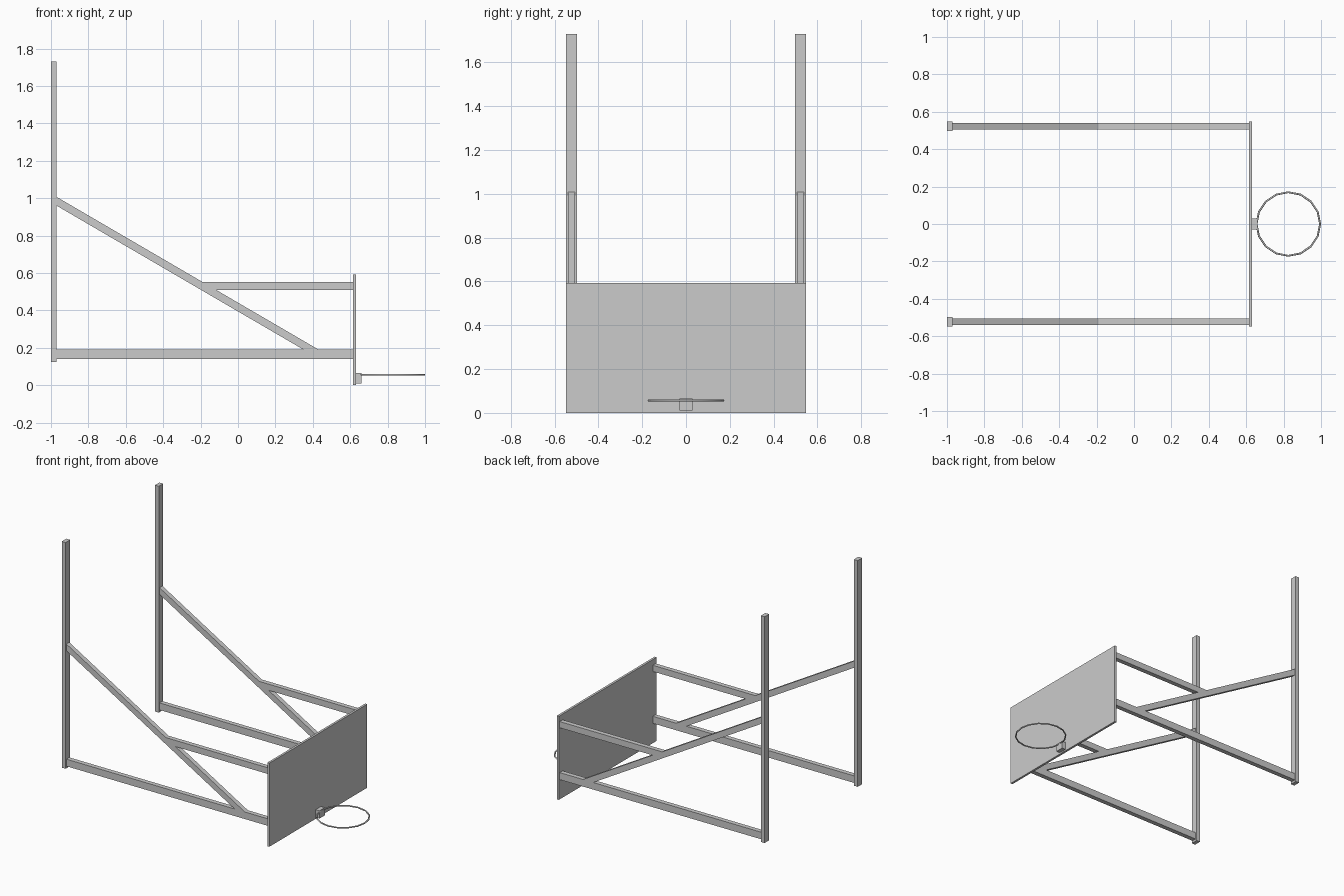
import bpy, bmesh
from math import radians

if "Cube" in bpy.data.objects:
    bpy.data.objects.remove(bpy.data.objects["Cube"])


def prism(name, profile, y0, y1):
    """Extrude an x-z outline from y0 to y1."""
    bm = bmesh.new()
    face = bm.faces.new([bm.verts.new((x, y0, z)) for x, z in profile])
    out = bmesh.ops.extrude_face_region(bm, geom=[face])
    moved = [v for v in out["geom"] if isinstance(v, bmesh.types.BMVert)]
    bmesh.ops.translate(bm, verts=moved, vec=(0, y1 - y0, 0))
    bmesh.ops.recalc_face_normals(bm, faces=bm.faces)
    mesh = bpy.data.meshes.new(name)
    bm.to_mesh(mesh)
    bm.free()
    obj = bpy.data.objects.new(name, mesh)
    bpy.context.collection.objects.link(obj)
    return obj


def rect(x0, x1, z0, z1):
    return [(x0, z0), (x1, z0), (x1, z1), (x0, z1)]


def brace_x(z, lower=False):
    """x position on the sloping brace's upper or lower edge at height z."""
    return -0.97 + ((0.96 if lower else 1.007) - z) / 0.583


# Side frames: wall post, lower beam, sloping brace, upper arm
BEAM_TOP, ARM_LOW, ARM_TOP, BOARD_BACK = 0.19, 0.508, 0.552, 0.614
frame = {
    "wall_post": (rect(-1.0, -0.97, 0.125, 1.73), 0.497, 0.547),
    "lower_beam": (rect(-0.97, BOARD_BACK, 0.14, BEAM_TOP), 0.506, 0.539),
    "sloping_brace": ([(-0.97, 0.96), (brace_x(BEAM_TOP, True), BEAM_TOP),
                       (brace_x(BEAM_TOP), BEAM_TOP), (-0.97, 1.007)], 0.506, 0.539),
    "upper_arm": ([(brace_x(ARM_LOW), ARM_LOW), (BOARD_BACK, ARM_LOW),
                   (BOARD_BACK, ARM_TOP), (brace_x(ARM_TOP), ARM_TOP)], 0.506, 0.539),
}
for name, (profile, y0, y1) in frame.items():
    obj = prism(name, profile, y0, y1)
    mirror = obj.modifiers.new("Mirror", 'MIRROR')
    mirror.use_axis = (False, True, False)

# Backboard and hoop bracket
prism("backboard", rect(BOARD_BACK, 0.63, 0.0, 0.593), -0.548, 0.548)
prism("hoop_bracket", rect(0.63, 0.66, 0.01, 0.065), -0.03, 0.03)

# Hoop
bpy.ops.mesh.primitive_torus_add(major_segments=16, minor_segments=8,
                                 major_radius=0.17, minor_radius=0.005,
                                 location=(0.825, 0, 0.056))
hoop = bpy.context.object
hoop.name = "hoop"
bpy.ops.object.shade_smooth_by_angle(angle=radians(50))
